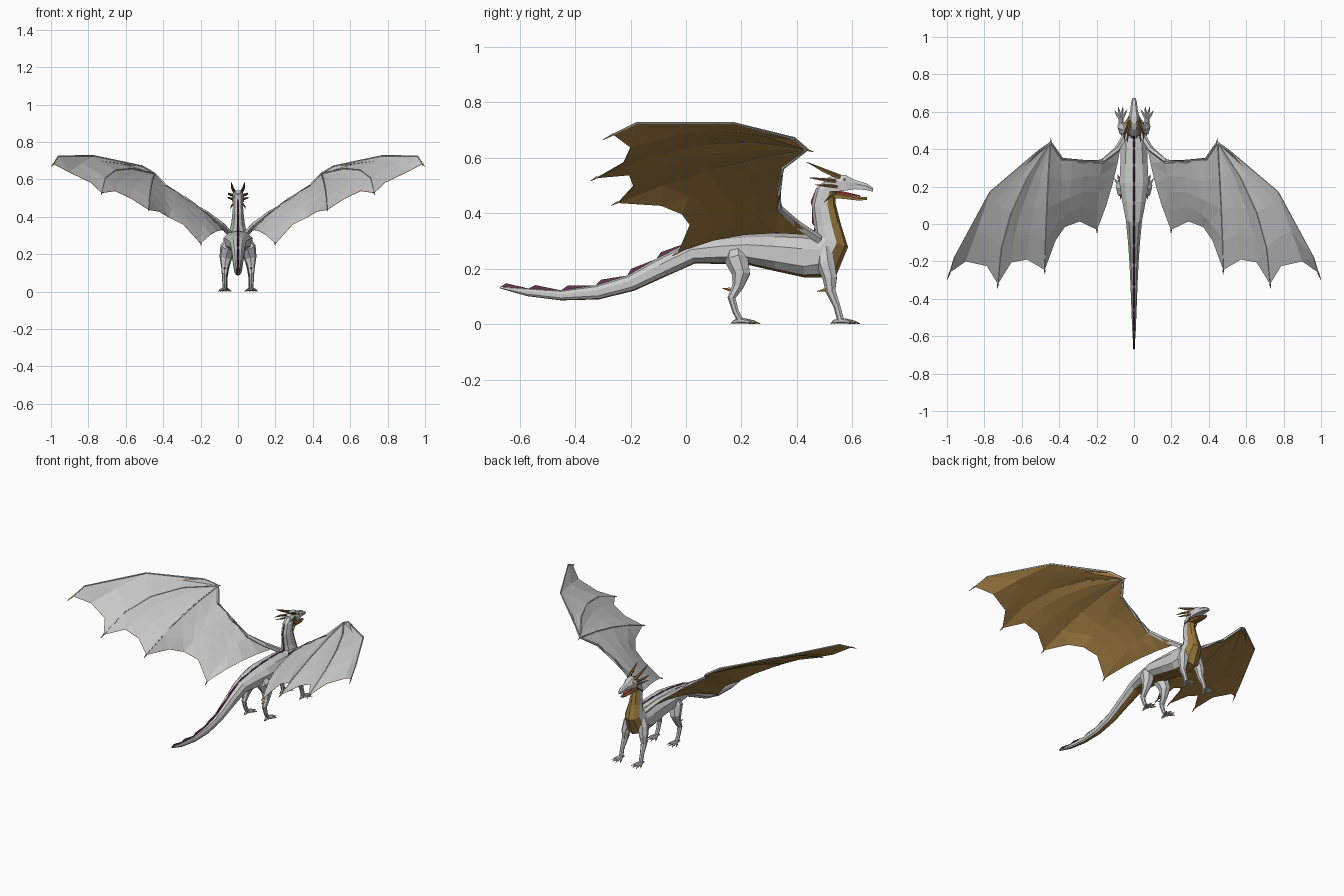
import bpy, math
from mathutils import Vector as V


def material(name, col):
    m = bpy.data.materials.new(name)
    m.diffuse_color = (*col, 1)
    return m


BROWN = material("underside_brown", (0.33, 0.19, 0.05))
HORN = material("horn_brown", (0.22, 0.12, 0.04))
CLAW = material("claw_yellow", (0.6, 0.43, 0.12))
FIN = material("fin_purple", (0.12, 0.03, 0.08))
RED = material("mouth_red", (0.5, 0.06, 0.05))


def build(name, verts, faces, mat=None, mirror=False):
    me = bpy.data.meshes.new(name)
    me.from_pydata([tuple(v) for v in verts], [], faces)
    ob = bpy.data.objects.new(name, me)
    bpy.context.collection.objects.link(ob)
    if mat:
        me.materials.append(mat)
    if mirror:
        ob.modifiers.new("Mirror", 'MIRROR').use_mirror_merge = False
    return ob


def skin(rings, sides=None, caps=True):
    """Faces joining rings of equal size; sides(i, j) picks which to keep."""
    n = len(rings[0])
    verts = [p for r in rings for p in r]
    faces = [(i * n + j, i * n + (j + 1) % n, (i + 1) * n + (j + 1) % n, (i + 1) * n + j)
             for i in range(len(rings) - 1) for j in range(n) if not sides or sides(i, j)]
    if caps:
        faces += [tuple(reversed(range(n))), tuple(range(len(verts) - n, len(verts)))]
    return verts, faces


def tube(pts, n=6):
    """Tapered tube through (x, y, z, radius) points."""
    P = [V(p[:3]) for p in pts]
    rings = []
    for i, p in enumerate(P):
        t = (P[min(i + 1, len(P) - 1)] - P[max(i - 1, 0)]).normalized()
        a = t.cross(V((1, 0, 0)) if abs(t.x) < 0.8 else V((0, 0, 1))).normalized()
        b = t.cross(a)
        rings.append([p + pts[i][3] * (a * math.cos(k * math.tau / n) + b * math.sin(k * math.tau / n))
                      for k in range(n)])
    return skin(rings)


def tubes(name, paths, mat=None, n=6):
    """Several mirrored tubes in one object."""
    vs, fs = [], []
    for p in paths:
        v, f = tube(p, n)
        fs += [tuple(i + len(vs) for i in q) for q in f]
        vs += v
    return build(name, vs, fs, mat, True)


# Body from tail tip to skull: y, z, half height, half width, tilt in degrees
SPINE = [(-.67, .132, .003, .003, -8), (-.57, .115, .014, .010, -8), (-.45, .104, .018, .015, 0),
         (-.32, .115, .026, .020, 12), (-.20, .148, .030, .026, 24), (-.09, .204, .036, .034, 28),
         (.02, .257, .040, .045, 15), (.12, .266, .048, .066, 2), (.22, .270, .055, .082, 0),
         (.32, .260, .068, .077, 0), (.42, .248, .080, .074, 6), (.495, .245, .088, .069, 30),
         (.525, .300, .063, .053, 70), (.510, .360, .047, .038, 100), (.497, .430, .043, .030, 95),
         (.505, .480, .037, .028, 70), (.530, .502, .032, .028, 25)]
N = 10
rings = []
for i, (y, z, h, w, tilt) in enumerate(SPINE):
    c, s = math.cos(math.radians(tilt)), math.sin(math.radians(tilt))
    ring = []
    for k in range(N):
        a = k * math.tau / N
        u = -math.cos(a)
        if i < 11:  # fuller cross-section with a flat belly
            u = math.copysign(abs(u) ** .6, u) if u < 0 else u
        ring.append((w * math.sin(a), y - u * h * s, z + u * h * c))
    rings.append(ring)


def belly(i, j):
    wide = 2 if i >= 11 else 1
    return j < wide or j >= N - wide


build("body", *skin(rings, lambda i, j: not belly(i, j)))
build("belly_scales", *skin(rings, belly, False), BROWN)


# Head: upper skull and muzzle, y, bottom z, top z, half width
def box_loft(secs):
    return skin([[(-w, y, b), (w, y, b), (w * 1.05, y, b + .6 * (t - b)), (w * .55, y, t),
                  (-w * .55, y, t), (-w * 1.05, y, b + .6 * (t - b))] for y, b, t, w in secs])


build("head", *box_loft([(.505, .480, .525, .024), (.54, .478, .540, .031), (.575, .482, .538, .028),
                         (.61, .487, .520, .019), (.65, .484, .508, .015), (.674, .478, .492, .008)]))
build("lower_jaw", *box_loft([(.53, .455, .482, .024), (.57, .452, .470, .020),
                              (.62, .446, .459, .014), (.652, .448, .458, .007)]), BROWN)
build("tongue", *box_loft([(.54, .468, .484, .017), (.58, .466, .476, .014), (.63, .459, .464, .006)]), RED)
tubes("horns", [
    [(.018, .555, .530, .010), (.030, .50, .553, .008), (.036, .435, .585, .001)],
    [(.028, .54, .515, .008), (.048, .49, .522, .006), (.052, .445, .528, .001)],
    [(.028, .545, .495, .007), (.046, .50, .500, .005), (.058, .465, .503, .001)],
    [(.024, .54, .47, .006), (.036, .515, .455, .004), (.040, .50, .44, .001)]], HORN, 5)
tubes("eyes", [[(.024, .572, .520, .006), (.031, .574, .520, .003)]], CLAW)

# Dorsal fin: saw teeth along the top of the spine
tops = [V(r[N // 2]) for r in rings]
fv, ff = [], []
for i in range(len(tops) - 2):
    a, b = tops[i], tops[i + 1]
    h = .014 if i < 6 else .008
    out = V((0, -(b - a).z, (b - a).y)).normalized()
    k = len(fv)
    side = V((.005, 0, 0))
    fv += [a + side, b + side, a - side, b - side, a + (b - a) * .2 + out * h]
    ff += [(k, k + 1, k + 4), (k + 3, k + 2, k + 4), (k + 2, k, k + 4), (k + 1, k + 3, k + 4)]
build("dorsal_fin", fv, ff, FIN)

# Legs
tubes("front_legs", [[(.036, .50, .275, .026), (.050, .505, .22, .035), (.063, .52, .165, .027),
                      (.067, .522, .12, .019), (.070, .545, .065, .013), (.070, .558, .015, .013)]], n=7)
tubes("hind_legs", [[(.036, .18, .275, .030), (.052, .183, .235, .045), (.066, .200, .18, .034),
                     (.070, .187, .135, .021), (.072, .165, .095, .015), (.072, .18, .045, .012),
                     (.072, .197, .014, .012)]], n=7)
toes, claws = [], []
for x, y in ((.070, .555), (.072, .195)):
    for dx, dy in ((-.024, .040), (-.008, .052), (.010, .050), (.024, .036), (.0, -.024)):
        toes.append([(x, y, .013, .011), (x + dx * .6, y + dy * .6, .011, .008), (x + dx, y + dy, .007, .006)])
        claws.append([(x + dx, y + dy, .008, .005), (x + dx * 1.4, y + dy * 1.4, .002, .001)])
claws += [[(.067, .505, .125, .007), (.067, .472, .118, .001)],
          [(.071, .16, .125, .007), (.071, .13, .130, .001)]]
tubes("toes", toes)
tubes("claws", claws, CLAW, 4)

# Wings: ribs as root, middle, tip, resampled to five points and joined by flat panels
W = (.445, .435, .63)
TIP, F2, F3, F4 = (.985, -.26, .685), (.727, -.32, .53), (.477, -.245, .44), (.198, -.03, .258)


def rib(a, m, b):
    a, m, b = V(a), V(m), V(b)
    c = 2 * m - (a + b) / 2
    return [a * (1 - t) ** 2 + c * 2 * t * (1 - t) + b * t * t for t in (0, .25, .5, .75, 1)]


ribs = [[V(W), V((.51, .39, .67)), V((.77, .17, .725)), V((.96, -.18, .725)), V(TIP)],
        rib(W, (.745, .125, .70), (.90, -.20, .64)),
        rib(W, (.705, .09, .675), (.785, -.225, .585)),
        rib(W, (.655, .06, .65), F2),
        rib(W, (.60, .085, .617), (.655, -.205, .54)),
        rib(W, (.535, .09, .585), (.57, -.19, .50)),
        rib(W, (.465, .08, .555), F3),
        rib((.385, .345, .565), (.39, .12, .50), (.42, -.09, .43)),
        rib((.33, .337, .532), (.345, .14, .475), (.37, -.016, .40)),
        rib((.27, .335, .49), (.28, .17, .44), (.29, .014, .36)),
        rib((.17, .335, .42), (.19, .17, .365), F4),
        rib((.065, .45, .325), (.115, .21, .325), (.185, 0, .272))]
grid = []
for i in range(len(ribs) - 1):
    for k in range(i * 5, i * 5 + 4):
        grid += [(k, k + 1, k + 6), (k, k + 6, k + 5)]
pts = [p for r in ribs for p in r]
build("wing_upper_skin", pts, [f[::-1] for f in grid], None, True)
build("wing_under_skin", [p + V((.0015, 0, -.003)) for p in pts], grid, BROWN, True)


def taper(points, r0, r1):
    n = len(points) - 1
    return [(*p, r0 + (r1 - r0) * i / n) for i, p in enumerate(points)]


tubes("wing_arms_and_fingers", [
    taper([(.04, .48, .305), (.09, .40, .36), (.17, .335, .42), (.27, .335, .49), (.385, .348, .565), W], .017, .006),
    taper(ribs[0], .006, .003), taper(ribs[3], .005, .002), taper(ribs[6], .005, .002)], n=5)
tubes("wing_claws", [[(*p, .005), (p[0] + d[0], p[1] + d[1], p[2] + d[2], .001)] for p, d in
                     ((W, (.0, .025, -.008)), (TIP, (.015, -.04, -.02)), (F2, (.004, -.025, -.014)),
                      (F3, (.0, -.025, -.012)), (F4, (.0, -.02, -.012)))], CLAW, 5)
